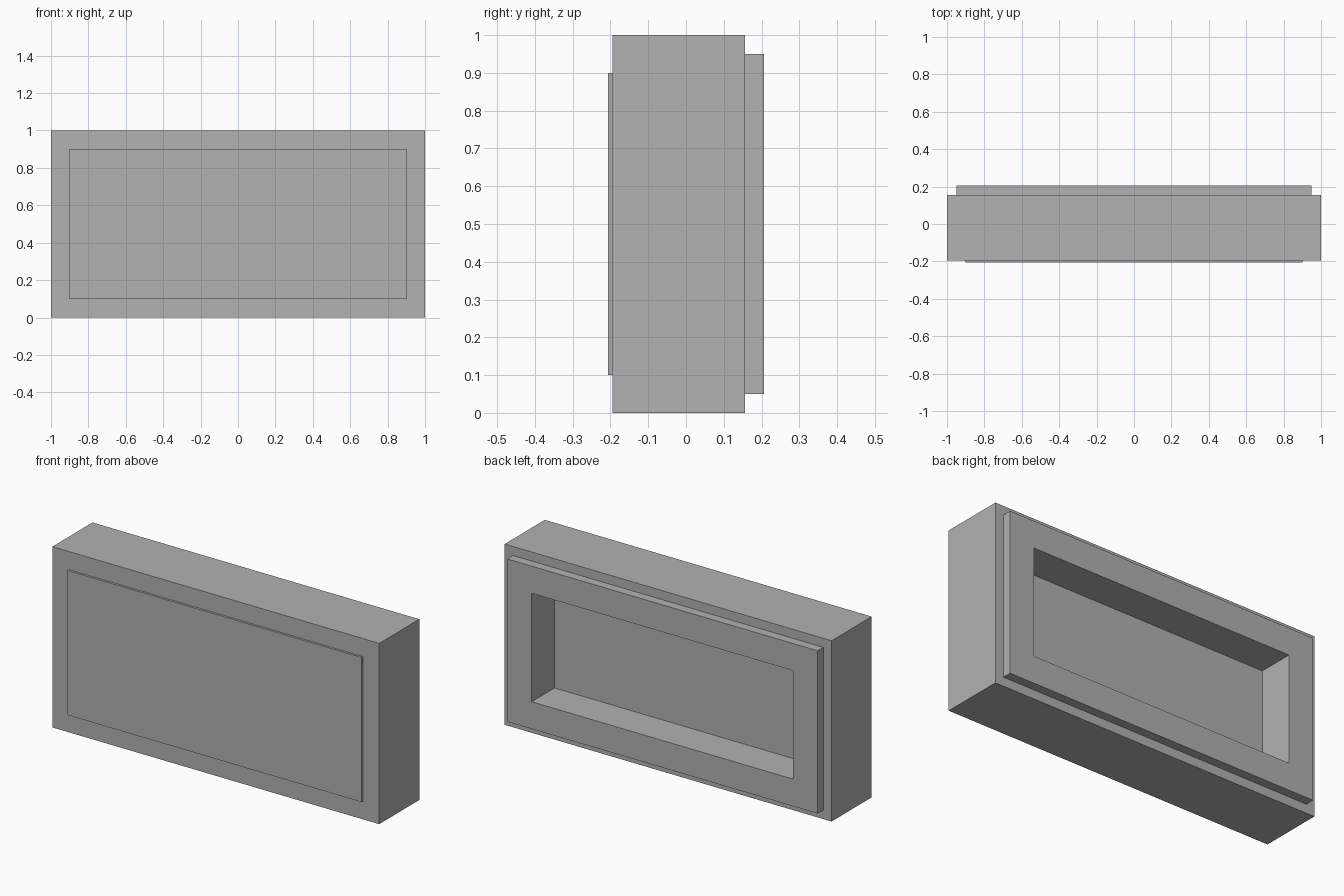
import bpy
import bmesh
from mathutils import Matrix, Vector

cube = bpy.data.objects.get("Cube")
if cube:
    bpy.data.objects.remove(cube, do_unlink=True)

# Plain grey material
GREY = 0.445
grey = bpy.data.materials.new("plain grey")
grey.use_nodes = True
grey.diffuse_color = (GREY, GREY, GREY, 1)
grey.node_tree.nodes["Principled BSDF"].inputs["Base Color"].default_value = (GREY, GREY, GREY, 1)

# Depths, front to back
PANEL_FRONT, BODY_FRONT, BODY_BACK = -0.206, -0.194, 0.156
RIM, RECESS = 0.05, 0.2


def box(width, height, front, back):
    """Box centred on x = 0 and z = 0.5, spanning front to back in y."""
    bm = bmesh.new()
    size = Matrix.Diagonal((width, back - front, height, 1))
    place = Matrix.Translation((0, (front + back) / 2, 0.5))
    bmesh.ops.create_cube(bm, size=1, matrix=place @ size)
    return bm


def step(bm, face, border, push):
    """Inset a face by a border, then extrude it along y."""
    bmesh.ops.inset_region(bm, faces=[face], thickness=border, use_even_offset=True)
    raised = bmesh.ops.extrude_discrete_faces(bm, faces=[face])["faces"][0]
    bmesh.ops.translate(bm, verts=raised.verts, vec=Vector((0, push, 0)))
    return raised


def finish(bm, name):
    bmesh.ops.recalc_face_normals(bm, faces=bm.faces)
    mesh = bpy.data.meshes.new(name)
    bm.to_mesh(mesh)
    bm.free()
    mesh.materials.append(grey)
    obj = bpy.data.objects.new(name, mesh)
    bpy.context.collection.objects.link(obj)


# Body with a raised rim on the back and a recess inside the rim
body = box(2, 1, BODY_FRONT, BODY_BACK)
back = max(body.faces, key=lambda f: f.calc_center_median().y)
back = step(body, back, 0.05, RIM)
step(body, back, 0.15, -RECESS)
finish(body, "body")

# Thin raised panel on the front
finish(box(1.8, 0.8, PANEL_FRONT, BODY_FRONT), "front_panel")
